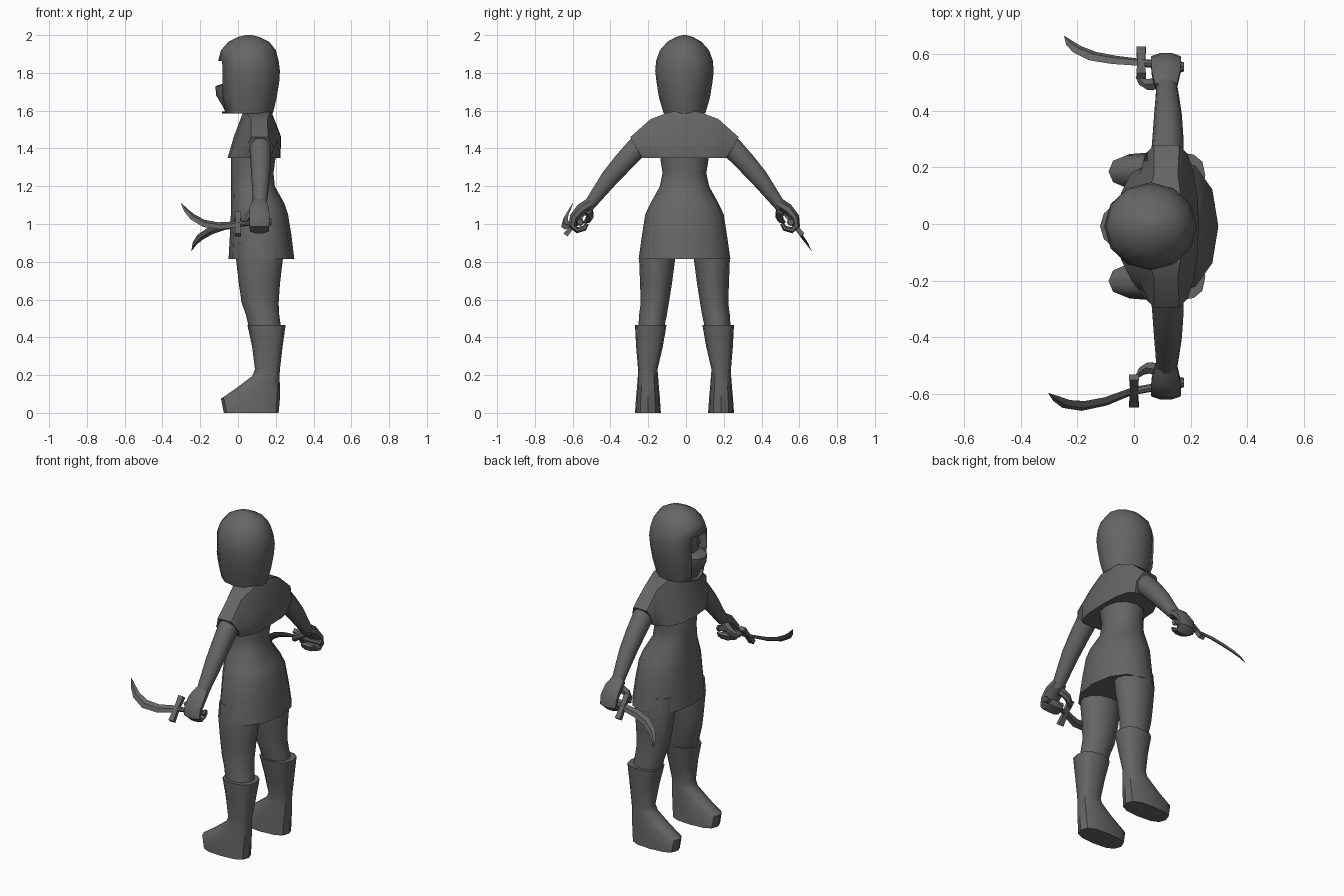
import bpy, bmesh, math
from mathutils import Vector

cloth = bpy.data.materials.new("dark_grey")
cloth.diffuse_color = (0.13, 0.13, 0.13, 1)
SHIFT = -0.008  # the body sits slightly off the centre line


def make(name, rings, cap=True, sharp=40, drop=None, shift=SHIFT):
    """Skin a list of equal-length point rings into one smooth-shaded object."""
    bm = bmesh.new()
    vs = [[bm.verts.new(p) for p in r] for r in rings]
    n = len(rings[0])
    for a, b in zip(vs, vs[1:]):
        for i in range(n):
            j = (i + 1) % n
            bm.faces.new((a[i], a[j], b[j], b[i]))
    if cap:
        bm.faces.new(vs[0])
        bm.faces.new(vs[-1])
    bmesh.ops.recalc_face_normals(bm, faces=bm.faces)
    if drop:
        gone = [f for f in bm.faces if drop(f.calc_center_median())]
        bmesh.ops.delete(bm, geom=gone, context='FACES')
    me = bpy.data.meshes.new(name)
    bm.to_mesh(me)
    bm.free()
    me.materials.append(cloth)
    me.shade_smooth()
    me.set_sharp_from_angle(angle=math.radians(sharp))
    ob = bpy.data.objects.new(name, me)
    ob.location.y = shift
    bpy.context.collection.objects.link(ob)
    return ob


def stack(name, rows, side=1, n=12, p=1.0, **kw):
    """Horizontal oval rings, each row is (z, x0, x1, y0, y1)."""
    def pw(c):
        return math.copysign(abs(c) ** p, c) if abs(c) > 1e-6 else 0
    rings = []
    for z, x0, x1, y0, y1 in rows:
        rings.append([((x0 + x1) / 2 + (x1 - x0) / 2 * pw(math.cos(t)),
                       side * ((y0 + y1) / 2 + (y1 - y0) / 2 * pw(math.sin(t))), z)
                      for t in (2 * math.pi * i / n for i in range(n))])
    return make(name, rings, **kw)


def tube(name, path, radii, ref=(1, 0, 0), n=8, turn=0, **kw):
    """Oval tube along a path; radii are (along ref, across ref)."""
    pts = [Vector(q) for q in path]
    rings = []
    for k, c in enumerate(pts):
        t = (pts[min(k + 1, len(pts) - 1)] - pts[max(k - 1, 0)]).normalized()
        u = Vector(ref)
        u = (u - t * u.dot(t)).normalized()
        v = t.cross(u)
        a, b = radii[k]
        rings.append([c + u * a * math.cos(w) + v * b * math.sin(w)
                      for w in (2 * math.pi * i / n + turn for i in range(n))])
    return make(name, rings, **kw)


def even(rows):
    """Rows with a half width become symmetric rows."""
    return [(z, a, b, -h, h) for z, a, b, h in rows]


# Hood with a front opening
hood = stack("hood", even([
    (1.585, -0.085, 0.185, 0.11), (1.67, -0.10, 0.205, 0.135), (1.75, -0.105, 0.218, 0.148),
    (1.81, -0.105, 0.222, 0.155), (1.865, -0.105, 0.215, 0.15), (1.92, -0.09, 0.20, 0.13),
    (1.965, -0.05, 0.165, 0.09), (1.99, 0.0, 0.115, 0.045), (2.0, 0.04, 0.075, 0.01)]),
    drop=lambda c: c.x < -0.06 and abs(c.y) < 0.06 and c.z < 1.86)
solid = hood.modifiers.new("thickness", 'SOLIDIFY')
solid.thickness = 0.012
solid.offset = -1

# Face, eyes and the mask over the mouth
stack("face", even([(1.60, -0.03, 0.13, 0.07), (1.70, -0.055, 0.15, 0.10),
                    (1.80, -0.06, 0.16, 0.115), (1.90, -0.05, 0.15, 0.10)]))
for s in (1, -1):
    tube("eye", [(-0.045, s * 0.037, 1.79), (-0.058, s * 0.035, 1.79)],
         [(0.018, 0.022), (0.012, 0.015)], ref=(0, 0, 1))
stack("mask", even([(1.592, -0.065, 0.08, 0.055), (1.63, -0.085, 0.08, 0.07),
                    (1.68, -0.115, 0.08, 0.085), (1.73, -0.12, 0.08, 0.09),
                    (1.745, -0.075, 0.08, 0.085)]))

# Neck, tunic and the short cape with slanted sleeves
stack("neck", even([(1.53, 0.02, 0.19, 0.10), (1.62, 0.03, 0.17, 0.075)]))
stack("tunic", even([
    (0.815, -0.05, 0.298, 0.243), (0.94, -0.043, 0.283, 0.225), (1.05, -0.038, 0.265, 0.208),
    (1.11, -0.036, 0.245, 0.18), (1.20, -0.036, 0.195, 0.13), (1.27, -0.036, 0.188, 0.116),
    (1.36, -0.036, 0.20, 0.13), (1.45, -0.01, 0.20, 0.13)]), p=0.9)
half = [  # top (y, z), bottom (y, z), then front/back x at top, middle, bottom
    ((0, 1.60), (0, 1.35), (0.03, 0.175), (-0.022, 0.228), (-0.055, 0.225)),
    ((0.08, 1.593), (0.12, 1.35), (0.04, 0.17), (-0.01, 0.225), (-0.045, 0.222)),
    ((0.18, 1.555), (0.19, 1.35), (0.07, 0.155), (0.02, 0.212), (-0.01, 0.205)),
    ((0.287, 1.46), (0.222, 1.35), (0.07, 0.16), (0.04, 0.19), (0.06, 0.17))]
rings = []
for s, st in [(-1, h) for h in half[:0:-1]] + [(1, h) for h in half]:
    (yt, zt), (yb, zb), xt, xm, xb = st
    ym, zm = yt * 0.5 + yb * 0.5, zt * 0.45 + zb * 0.55
    rings.append([(xt[0], s * yt, zt), (xm[0], s * ym, zm), (xb[0], s * yb, zb),
                  (xb[1], s * yb, zb), (xm[1], s * ym, zm), (xt[1], s * yt, zt)])
make("cape", rings, sharp=55)

for s in (1, -1):
    # Legs and boots
    stack("leg", [(0.90, -0.01, 0.24, 0.05, 0.225), (0.81, -0.01, 0.237, 0.05, 0.24),
                  (0.68, 0.005, 0.222, 0.067, 0.235), (0.58, 0.02, 0.215, 0.083, 0.232),
                  (0.52, 0.042, 0.218, 0.093, 0.24), (0.44, 0.06, 0.23, 0.11, 0.245)], side=s)
    stack("boot", [(0.465, 0.05, 0.252, 0.095, 0.262), (0.35, 0.075, 0.236, 0.115, 0.256),
                   (0.23, 0.09, 0.222, 0.143, 0.246), (0.195, 0.075, 0.22, 0.14, 0.247),
                   (0.13, -0.01, 0.222, 0.135, 0.252), (0.075, -0.09, 0.222, 0.13, 0.257),
                   (0.0, -0.075, 0.215, 0.125, 0.262)], side=s, p=0.75)

    # Arms
    arm = [(0.115, 0.17, 1.475), (0.118, 0.25, 1.405), (0.12, 0.325, 1.325),
           (0.12, 0.395, 1.245), (0.118, 0.455, 1.165), (0.115, 0.515, 1.085)]
    tube("arm", [(x, s * y, z) for x, y, z in arm],
         [(0.06, 0.06), (0.058, 0.06), (0.054, 0.056), (0.049, 0.05), (0.042, 0.04),
          (0.035, 0.03)], n=10)

    # Curled hand and thumb
    palm = [(0.113, 0.495, 1.11), (0.113, 0.545, 1.08), (0.113, 0.585, 1.035),
            (0.113, 0.594, 0.99), (0.113, 0.568, 0.967), (0.113, 0.53, 0.978),
            (0.113, 0.515, 1.003)]
    tube("hand", [(x, s * y, z) for x, y, z in palm],
         [(0.042, 0.034), (0.055, 0.032), (0.058, 0.026), (0.056, 0.02), (0.054, 0.018),
          (0.052, 0.016), (0.045, 0.01)], n=8, turn=math.pi / 8)
    thumb = [(0.10, 0.51, 1.075), (0.055, 0.50, 1.045), (0.03, 0.51, 1.02), (0.012, 0.53, 1.01)]
    tube("thumb", [(x, s * y, z) for x, y, z in thumb],
         [(0.026, 0.026), (0.022, 0.022), (0.017, 0.017), (0.008, 0.008)], ref=(0, 0, 1), n=6)

# Curved daggers, one turned up and one turned down
daggers = [
    (Vector((0, 0.64, 0.77)), (0.0, -0.59, 1.0),
     [(-0.01, -0.592, 0.998), (-0.10, -0.627, 0.99), (-0.18, -0.643, 1.003),
      (-0.24, -0.636, 1.037), (-0.275, -0.617, 1.073), (-0.302, -0.598, 1.112)]),
    (Vector((0, 0.62, -0.78)), (0.025, 0.57, 1.0),
     [(0.015, 0.572, 0.998), (-0.07, 0.58, 0.988), (-0.145, 0.593, 0.965),
      (-0.20, 0.617, 0.93), (-0.228, 0.64, 0.898), (-0.246, 0.664, 0.858)])]
for width, hilt, path in daggers:
    h = Vector(hilt)
    grip_end = Vector((0.165, h.y + (0.03 if h.y < 0 else -0.015), 1.01))
    tube("blade", path, [(0.02, 0.008), (0.024, 0.009), (0.026, 0.009), (0.022, 0.008),
                         (0.014, 0.006), (0.001, 0.001)], ref=width, n=4, sharp=30, shift=0)
    tube("handle", [h, grip_end], [(0.014, 0.014)] * 2, ref=width, n=8, shift=0)
    tube("pommel", [grip_end, grip_end + Vector((0.012, 0, 0))], [(0.02, 0.02), (0.016, 0.016)],
         ref=width, n=8, shift=0)
    tube("guard", [h - width * 0.075, h, h + width * 0.075],
         [(0.024, 0.018), (0.018, 0.016), (0.024, 0.018)], n=4, turn=math.pi / 4, shift=0)
